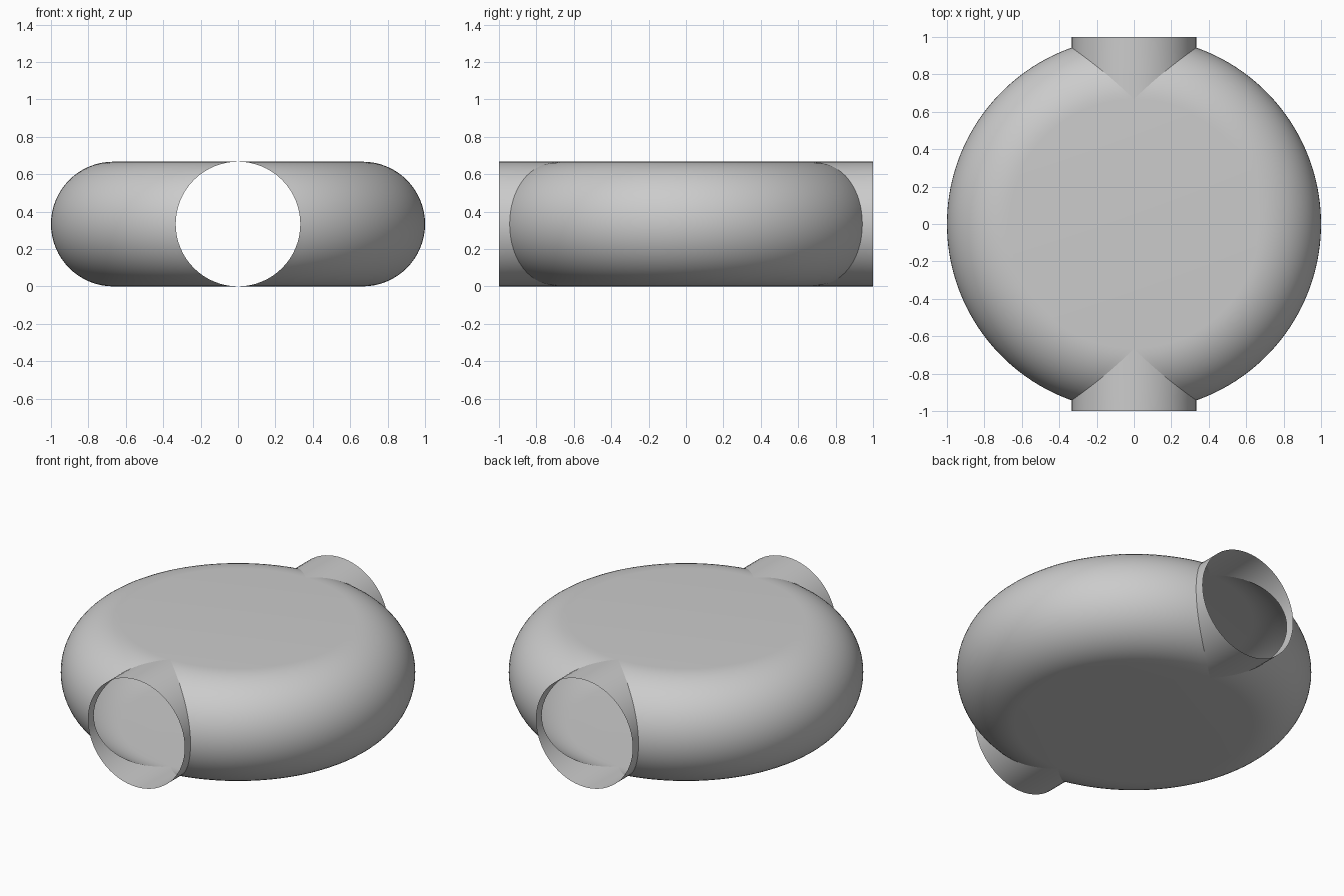
import bpy, bmesh
from math import sin, cos, asin, pi, sqrt

if "Cube" in bpy.data.objects:
    bpy.data.objects.remove(bpy.data.objects["Cube"])

R_FLAT = 2 / 3      # radius of the flat discs
R = 1 / 3           # radius of the rounded rim and of the pipe stubs
N_RIM, N_TURN = 32, 64


def finish(bm, name):
    bmesh.ops.remove_doubles(bm, verts=bm.verts, dist=1e-5)
    mesh = bpy.data.meshes.new(name)
    bm.to_mesh(mesh)
    bm.free()
    ob = bpy.data.objects.new(name, mesh)
    bpy.context.collection.objects.link(ob)
    bpy.ops.object.select_all(action='DESELECT')
    ob.select_set(True)
    bpy.context.view_layer.objects.active = ob
    bpy.ops.object.shade_smooth_by_angle(angle=0.52)
    return ob


def strip(bm, rows):
    """Quads between successive rows of points."""
    g = [[bm.verts.new(p) for p in row] for row in rows]
    for a, b in zip(g, g[1:]):
        for j in range(len(a) - 1):
            bm.faces.new((a[j], a[j + 1], b[j + 1], b[j]))
    return g


# Hollow body: rounded rim, left open exactly where the stubs meet it
body = bmesh.new()
bottoms, tops = [], []
for s in (1, -1):
    rows = []
    for i in range(N_RIM + 1):
        phi = -pi / 2 + pi * i / N_RIM
        c = max(cos(phi), 0)
        rad = R_FLAT + R * c
        gap = asin(R * c / rad)
        row = []
        for j in range(N_TURN + 1):
            a = -pi / 2 + gap + (pi - 2 * gap) * j / N_TURN
            row.append((s * rad * cos(a), s * rad * sin(a), R + R * sin(phi)))
        rows.append(row)
    g = strip(body, rows)
    bottoms += g[0][:-1]
    tops += g[-1][:-1]

# Flat top and bottom discs
for ring, flip in ((tops, False), (bottoms, True)):
    pts = [body.verts.new(v.co) for v in ring]
    body.faces.new(pts[::-1] if flip else pts)
finish(body, "hollow_body")

# Open pipe stubs, front and back, trimmed to the body surface
for name, s in (("front_pipe_stub", 1), ("back_pipe_stub", -1)):
    stub = bmesh.new()
    inner, outer = [], []
    for k in range(2 * N_RIM + 1):
        t = 2 * pi * k / (2 * N_RIM)
        x, z = s * R * cos(t), R + R * sin(t)
        y = sqrt((R_FLAT + R * abs(cos(t))) ** 2 - x * x)
        inner.append((x, -s * y, z))
        outer.append((x, -s, z))
    strip(stub, [inner, outer])
    finish(stub, name)
